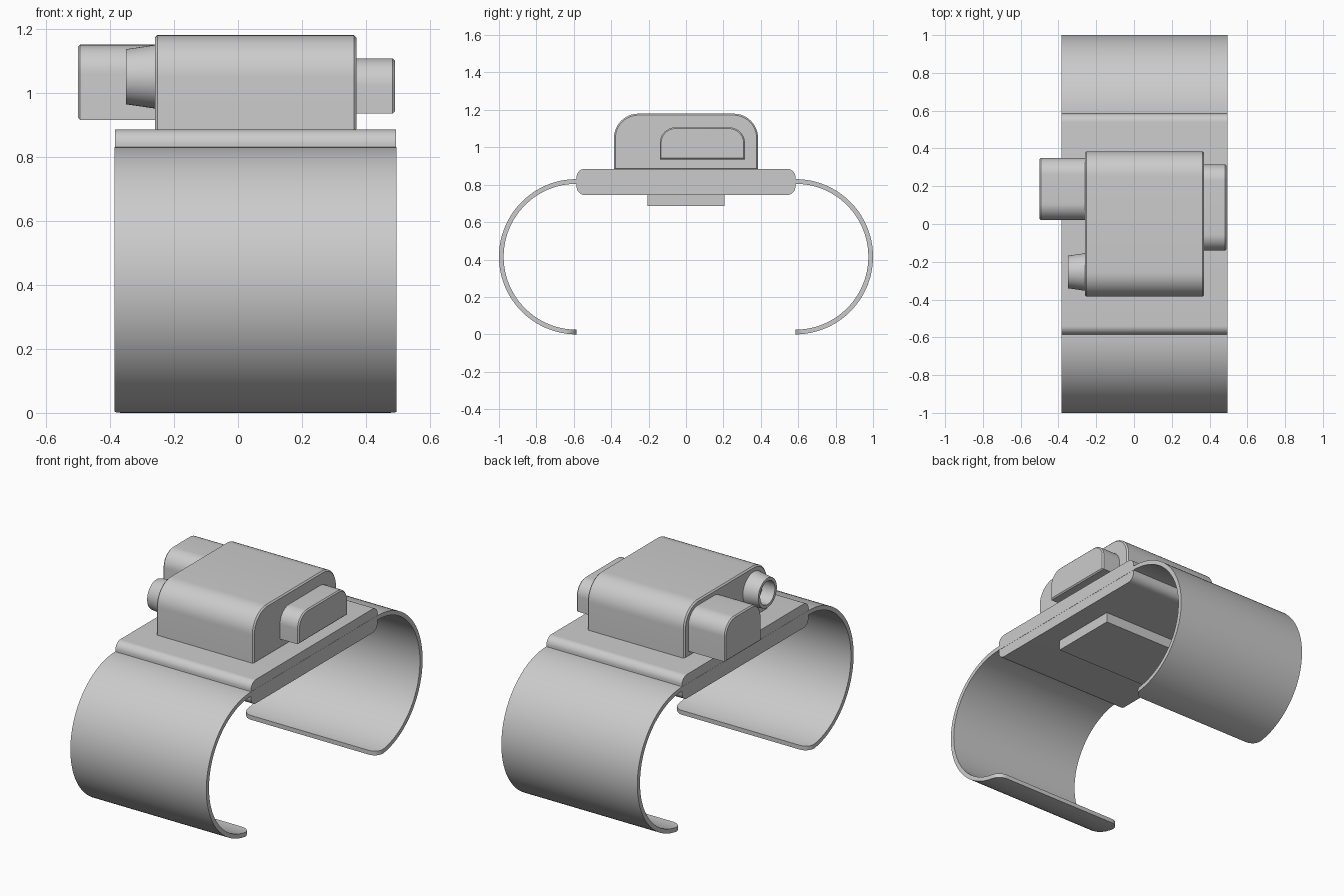
import bpy, bmesh, math
from math import sin, cos, pi, sqrt

if "Cube" in bpy.data.objects:
    bpy.data.objects.remove(bpy.data.objects["Cube"])

X0, X1 = -0.385, 0.495          # strap / plate width


def finish(name, bm):
    bmesh.ops.recalc_face_normals(bm, faces=bm.faces[:])
    me = bpy.data.meshes.new(name)
    bm.to_mesh(me)
    bm.free()
    ob = bpy.data.objects.new(name, me)
    bpy.context.collection.objects.link(ob)
    bpy.ops.object.select_all(action='DESELECT')
    bpy.context.view_layer.objects.active = ob
    ob.select_set(True)
    bpy.ops.object.shade_smooth_by_angle(angle=math.radians(30))
    return ob


def rounded_profile(y0, y1, z0, z1, r_top, r_bot, n=12):
    pts = []
    for cy, cz, r, a0 in ((y1 - r_top, z1 - r_top, r_top, 0), (y0 + r_top, z1 - r_top, r_top, 90),
                          (y0 + r_bot, z0 + r_bot, r_bot, 180), (y1 - r_bot, z0 + r_bot, r_bot, 270)):
        for i in range(n + 1 if r > 0 else 1):
            a = math.radians(a0 + 90 * i / n)
            pts.append((cy + r * cos(a), cz + r * sin(a)))
    return pts


def block(name, x0, x1, y0, y1, z0, z1, r_top=0, r_bot=0, ends=0):
    """Rounded yz profile extruded along x, with optional small end chamfers."""
    e = ends
    secs = [(x0, e), (x0 + e, 0), (x1 - e, 0), (x1, e)] if e else [(x0, 0), (x1, 0)]
    bm = bmesh.new()
    rings = []
    for x, d in secs:
        p = rounded_profile(y0 + d, y1 - d, z0 + d, z1 - d, max(r_top - d, 0), max(r_bot - d, 0))
        rings.append([bm.verts.new((x, y, z)) for y, z in p])
    for a, b in zip(rings, rings[1:]):
        for i in range(len(a)):
            j = (i + 1) % len(a)
            bm.faces.new((a[i], a[j], b[j], b[i]))
    bm.faces.new(rings[0])
    bm.faces.new(rings[-1])
    return finish(name, bm)


def strap():
    R, T, YC, rc = 0.415, 0.025, 0.585, 0.06
    # tip angles follow the rounded corners, then even steps up the arc
    tip = [rc * (1 - cos(pi / 2 * i / 8)) for i in range(9)]
    half = [(s / R, rc - sqrt(max(rc * rc - (rc - s) ** 2, 0))) for s in tip]
    a0 = half[-1][0]
    half += [(a0 + (pi - a0) * i / 44, 0) for i in range(1, 45)]
    rows = [(1, a, d) for a, d in half] + [(-1, a, d) for a, d in reversed(half)]
    bm = bmesh.new()
    rings = []
    for side, a, d in rows:
        ring = []
        for r, x in ((R, X0 + d), (R, X1 - d), (R - T, X1 - d), (R - T, X0 + d)):
            ring.append(bm.verts.new((x, side * (YC + r * sin(a)), R - r * cos(a))))
        rings.append(ring)
    for a, b in zip(rings, rings[1:]):
        for i in range(4):
            j = (i + 1) % 4
            bm.faces.new((a[i], a[j], b[j], b[i]))
    bm.faces.new(rings[0])
    bm.faces.new(rings[-1])
    return finish("strap", bm)


def nozzle():
    # lathe around the x axis: tapered tube with a blind hole
    prof = [(-0.255, 0.1), (-0.35, 0.086), (-0.35, 0.068), (-0.27, 0.068)]
    n = 48
    bm = bmesh.new()
    rings = [[bm.verts.new((x, -0.254 + r * cos(2 * pi * i / n), 1.05 + r * sin(2 * pi * i / n)))
              for i in range(n)] for x, r in prof]
    for a, b in zip(rings, rings[1:]):
        for i in range(n):
            j = (i + 1) % n
            bm.faces.new((a[i], a[j], b[j], b[i]))
    bm.faces.new(rings[0])
    bm.faces.new(rings[-1])
    return finish("nozzle", bm)


# open wrist strap, running through the base plate
strap()
block("base_plate", X0 + 0.001, X1 - 0.001, -0.585, 0.585, 0.745, 0.885, 0.045, 0.045)
# pad under the plate
block("under_pad", -0.26, 0.37, -0.205, 0.205, 0.685, 0.75)
# main housing with rounded shoulders
block("housing", -0.26, 0.37, -0.385, 0.385, 0.88, 1.18, 0.13, 0, 0.008)
# side modules
block("right_module", 0.36, 0.49, -0.14, 0.315, 0.935, 1.107, 0.085, 0, 0.007)
block("left_module", -0.5, -0.25, 0.02, 0.35, 0.915, 1.15, 0.09, 0, 0.007)
nozzle()
